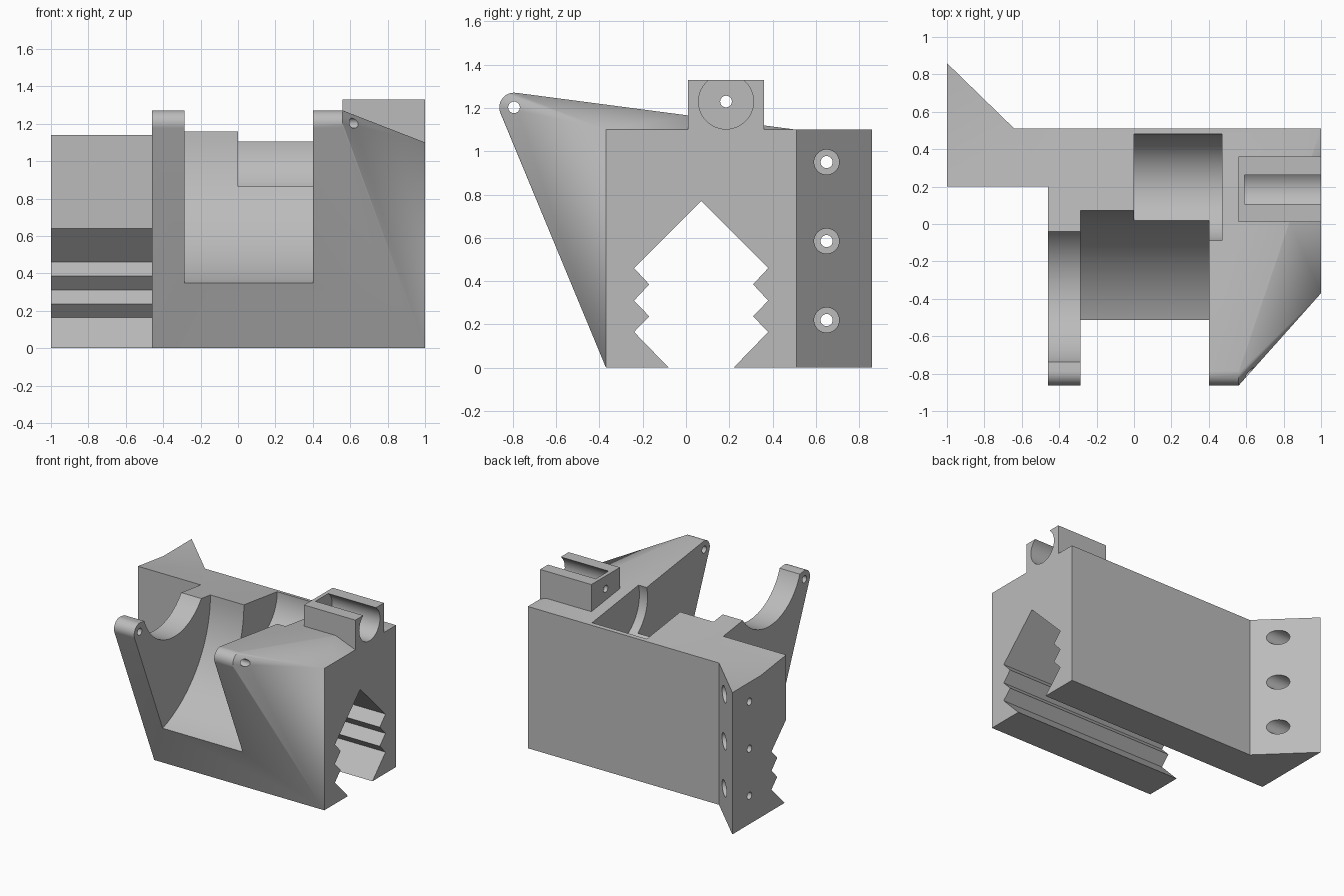
import bpy, bmesh, math
from mathutils import Vector

if "Cube" in bpy.data.objects:
    bpy.data.objects.remove(bpy.data.objects["Cube"], do_unlink=True)

gray = bpy.data.materials.new("plain gray")
gray.use_nodes = True
gray.diffuse_color = (0.5, 0.5, 0.5, 1)
gray.node_tree.nodes["Principled BSDF"].inputs["Base Color"].default_value = (0.5, 0.5, 0.5, 1)


def hull(name, points):
    """Convex solid wrapped around a set of points."""
    bm = bmesh.new()
    for p in points:
        bm.verts.new(p)
    res = bmesh.ops.convex_hull(bm, input=bm.verts)
    loose = [v for v in bm.verts if not v.link_faces]
    bmesh.ops.delete(bm, geom=loose, context='VERTS')
    bmesh.ops.dissolve_limit(bm, angle_limit=0.002, verts=bm.verts, edges=bm.edges)
    return finish(name, bm)


def prism(name, profile, axis, lo, hi):
    """Extrude a closed profile: (y, z) along x, or (x, y) along z."""
    bm = bmesh.new()
    place = (lambda p, d: (d, *p)) if axis == 'x' else (lambda p, d: (*p, d))
    face = bm.faces.new([bm.verts.new(place(p, lo)) for p in profile])
    res = bmesh.ops.extrude_face_region(bm, geom=[face])
    step = Vector(place((0, 0), hi - lo))
    bmesh.ops.translate(bm, vec=step, verts=[g for g in res["geom"] if isinstance(g, bmesh.types.BMVert)])
    return finish(name, bm)


def finish(name, bm):
    bmesh.ops.recalc_face_normals(bm, faces=bm.faces)
    mesh = bpy.data.meshes.new(name)
    bm.to_mesh(mesh)
    bm.free()
    mesh.materials.append(gray)
    obj = bpy.data.objects.new(name, mesh)
    bpy.context.collection.objects.link(obj)
    return obj


def circle(y, z, r, n=64):
    return [(y + r * math.cos(2 * math.pi * i / n), z + r * math.sin(2 * math.pi * i / n)) for i in range(n)]


def rod(name, y, z, r, lo, hi, n=64):
    return prism(name, circle(y, z, r, n), 'x', lo, hi)


def box(name, x0, x1, y0, y1, z0, z1):
    return prism(name, [(x0, y0), (x1, y0), (x1, y1), (x0, y1)], 'z', z0, z1)


def combine(target, tool, operation):
    mod = target.modifiers.new(tool.name, 'BOOLEAN')
    mod.operation, mod.solver, mod.object = operation, 'EXACT', tool
    bpy.context.view_layer.objects.active = target
    bpy.ops.object.modifier_apply(modifier=mod.name)
    bpy.data.objects.remove(tool, do_unlink=True)


FRONT, BACK, TOP = -0.37, 0.51, 1.1
PIVOT_Y, PIVOT_Z = -0.795, 1.203

# Body: block wrapped together with the forward pivot bar
tip = circle(PIVOT_Y, PIVOT_Z, 0.068, 48)
corners = [(x, y, z) for x in (-1, 1) for y in (FRONT, BACK) for z in (0, TOP)]
body = hull("bracket_body", corners + [(x, y, z) for x in (-1, 0.56) for y, z in tip])

# Step that leaves only the rear wall on one side
combine(body, box("side_step", -1.2, -0.46, -1.2, 0.2, -0.2, 1.6), 'DIFFERENCE')

# Mounting wedge and cable holder block
wedge = [(-1, 0.86), (-1, 0.45), (-0.64, 0.45), (-0.64, BACK)]
combine(body, prism("mounting_wedge", wedge, 'z', 0, TOP), 'UNION')
combine(body, box("holder_block", 0.56, 1, 0.01, 0.36, 0.95, 1.33), 'UNION')

# Toothed clamp opening, mirrored about its middle
half = [(0.15, -0.1), (0.15, 0), (0.31, 0.165), (0.24, 0.237), (0.31, 0.31),
        (0.24, 0.385), (0.31, 0.46)]
MID = 0.07
jaw = [(MID + y, z) for y, z in half] + [(MID, 0.77)] + [(MID - y, z) for y, z in reversed(half)]
combine(body, prism("clamp_opening", jaw, 'x', -1.2, 1.2), 'DIFFERENCE')

# Round pockets: large channel, rear pocket, arm relief, holder groove
for name, y, z, r, lo, hi in [
    ("main_channel", -0.782, 1.158, 0.854, -0.287, 0.4),
    ("rear_pocket", 0.19, 1.1, 0.29, 0, 0.47),
    ("arm_relief", -0.365, 1.4, 0.397, -0.6, -0.28),
    ("holder_groove", 0.185, 1.23, 0.127, 0.59, 1.2),
]:
    combine(body, rod(name, y, z, r, lo, hi, 96), 'DIFFERENCE')

# Pin holes, then wedge screw holes with wide recesses
combine(body, rod("pivot_hole", PIVOT_Y, PIVOT_Z, 0.027, -1.2, 1.2, 24), 'DIFFERENCE')
combine(body, rod("holder_hole", 0.185, 1.23, 0.027, 0.5, 0.7, 24), 'DIFFERENCE')
for z in (0.22, 0.585, 0.95):
    combine(body, rod("screw_hole", 0.65, z, 0.028, -1.1, -0.8, 24), 'DIFFERENCE')
    combine(body, rod("screw_recess", 0.65, z, 0.058, -0.93, -0.5, 40), 'DIFFERENCE')

bpy.ops.object.select_all(action='DESELECT')
body.select_set(True)
bpy.context.view_layer.objects.active = body
bpy.ops.object.shade_smooth_by_angle(angle=math.radians(30))
